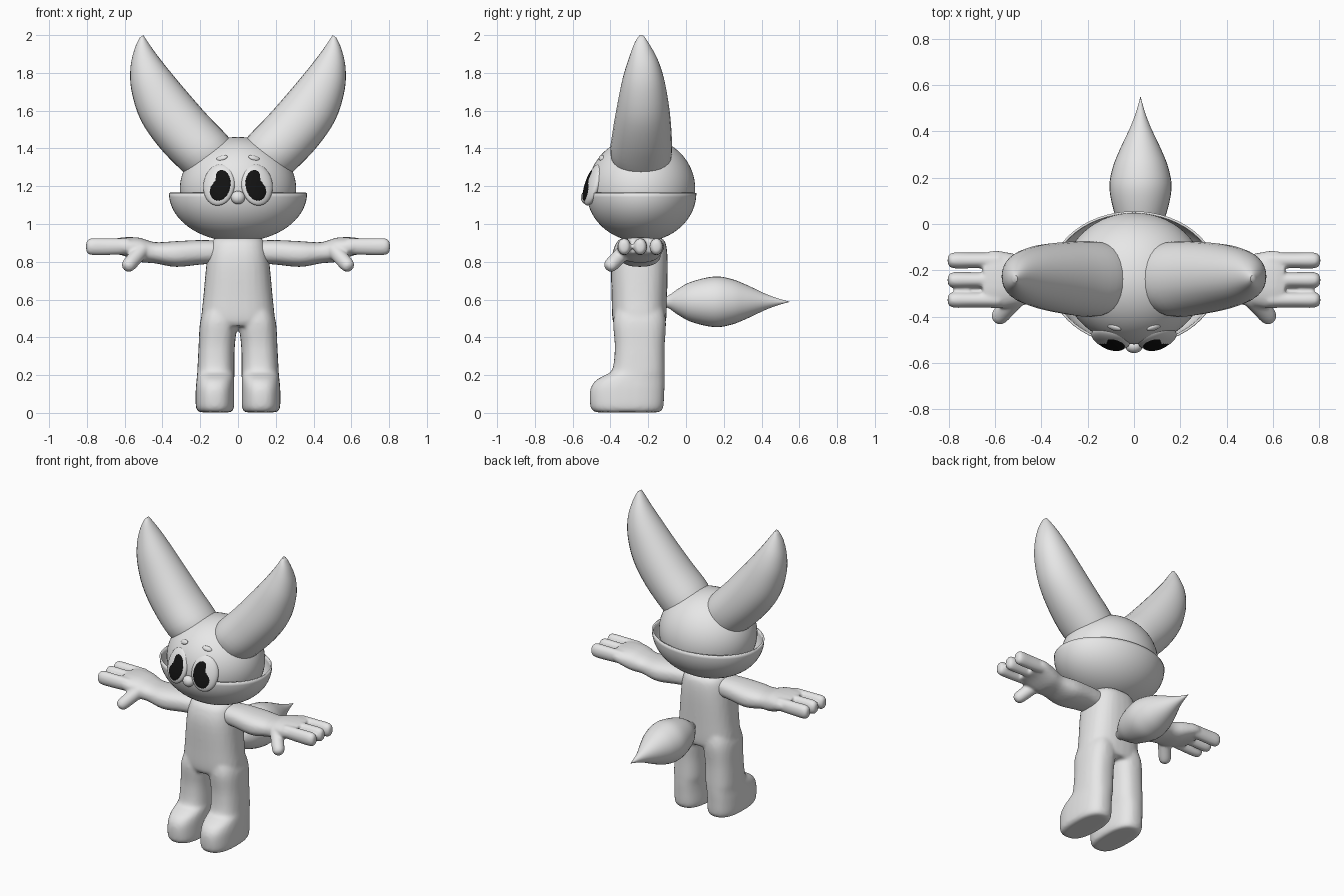
import bpy, bmesh, math
from mathutils import Vector as V, Matrix, Euler

if "Cube" in bpy.data.objects:
    bpy.data.objects.remove(bpy.data.objects["Cube"])


def material(name, c):
    m = bpy.data.materials.new(name)
    m.diffuse_color = (c, c, c, 1)
    m.use_nodes = True
    m.node_tree.nodes["Principled BSDF"].inputs["Base Color"].default_value = m.diffuse_color
    return m


GREY = material("plain grey", 0.8)
BLACK = material("pupil black", 0.006)


def spline(rows, steps):
    """Smoothly interpolate rows of vectors."""
    out = []
    for i in range(len(rows) - 1):
        a, b, c, d = (rows[max(0, min(len(rows) - 1, k))] for k in range(i - 1, i + 3))
        for s in range(steps):
            t = s / steps
            out.append([0.5 * (2 * q + (r - p) * t + (2 * p - 5 * q + 4 * r - w) * t * t
                               + (3 * q - p - 3 * r + w) * t ** 3)
                        for p, q, r, w in zip(a, b, c, d)])
    return out + [rows[-1]]


def loft(bm, rows, power=2.0, n=28, steps=4):
    """Skin a closed tube through rows of (centre, half axis, half axis)."""
    rings = []
    for c, u, v in spline(rows, steps):
        ring = []
        for k in range(n):
            a = 2 * math.pi * k / n
            x, y = (math.copysign(abs(f) ** (2 / power), f) for f in (math.cos(a), math.sin(a)))
            ring.append(bm.verts.new(c + u * x + v * y))
        rings.append(ring)
    faces = [bm.faces.new((p[k], p[(k + 1) % n], q[(k + 1) % n], q[k]))
             for p, q in zip(rings, rings[1:]) for k in range(n)]
    faces += [bm.faces.new(rings[0]), bm.faces.new(rings[-1])]
    bmesh.ops.recalc_face_normals(bm, faces=faces)


def ball(bm, loc, radii, rot=(0, 0, 0), seg=40, rings=24):
    mat = Matrix.LocRotScale(V(loc), Euler([math.radians(a) for a in rot]), V(radii))
    return bmesh.ops.create_uvsphere(bm, u_segments=seg, v_segments=rings, radius=1, matrix=mat)


def finish(name, bm, mat=GREY, fuse=0, mirror=False):
    me = bpy.data.meshes.new(name)
    bm.to_mesh(me)
    bm.free()
    me.materials.append(mat)
    ob = bpy.data.objects.new(name, me)
    bpy.context.collection.objects.link(ob)
    bpy.context.view_layer.objects.active = ob
    ob.select_set(True)
    bpy.ops.object.shade_smooth_by_angle(angle=math.radians(50))
    ob.select_set(False)
    if fuse:  # blend overlapping pieces into one skin
        r = ob.modifiers.new("fuse", 'REMESH')
        r.mode, r.voxel_size, r.use_smooth_shade = 'VOXEL', fuse, True
        s = ob.modifiers.new("soften", 'SMOOTH')
        s.factor, s.iterations = 0.5, 5
    if mirror:
        ob.modifiers.new("mirror", 'MIRROR').use_mirror_merge = False
    return ob


def level(z, xc, hx, y0, y1):
    """Horizontal cross-section."""
    return [V((xc, (y0 + y1) / 2, z)), V((hx, 0, 0)), V((0, (y1 - y0) / 2, 0))]


def across(x, zc, hz, yc, hy):
    """Cross-section facing along x."""
    return [V((x, yc, zc)), V((0, hy, 0)), V((0, 0, hz))]


# torso, legs and feet
bm = bmesh.new()
loft(bm, [level(0.46, 0, 0.185, -0.375, -0.115), level(0.5, 0, 0.195, -0.39, -0.104),
          level(0.62, 0, 0.183, -0.394, -0.1), level(0.8, 0, 0.166, -0.396, -0.097),
          level(0.89, 0, 0.148, -0.375, -0.105), level(0.925, 0, 0.125, -0.345, -0.125)], 2.5)
for s in (-1, 1):
    loft(bm, [level(0.003, s * 0.12, 0.085, -0.48, -0.14), level(0.03, s * 0.122, 0.101, -0.506, -0.12),
              level(0.12, s * 0.122, 0.102, -0.508, -0.114), level(0.17, s * 0.12, 0.1, -0.48, -0.112),
              level(0.2, s * 0.118, 0.099, -0.43, -0.112), level(0.23, s * 0.117, 0.098, -0.39, -0.112),
              level(0.35, s * 0.113, 0.096, -0.377, -0.113), level(0.48, s * 0.102, 0.099, -0.386, -0.106),
              level(0.56, s * 0.09, 0.085, -0.37, -0.12)], 2.5)
finish("body", bm, fuse=0.011)

# arms with three fingers and a thumb
bm = bmesh.new()
loft(bm, [across(0.10, 0.852, 0.06, -0.245, 0.085), across(0.2, 0.85, 0.065, -0.245, 0.098),
          across(0.33, 0.841, 0.068, -0.245, 0.112), across(0.44, 0.848, 0.056, -0.245, 0.1),
          across(0.52, 0.863, 0.064, -0.243, 0.115), across(0.6, 0.88, 0.05, -0.24, 0.125),
          across(0.65, 0.882, 0.04, -0.24, 0.112)], 2.4)
for y in (-0.157, -0.242, -0.327):
    loft(bm, [across(0.58, 0.882, 0.042, y, 0.034), across(0.7, 0.88, 0.045, y, 0.034),
              across(0.77, 0.88, 0.045, y, 0.035), across(0.795, 0.88, 0.037, y, 0.028),
              across(0.804, 0.88, 0.018, y, 0.014)], n=20)
d = V((0.09, -0.1, -0.1)).normalized()
u = d.orthogonal().normalized()
w = d.cross(u)
thumb = [(0, 0.042), (0.07, 0.04), (0.135, 0.038), (0.16, 0.029), (0.17, 0.014)]
loft(bm, [[V((0.505, -0.315, 0.865)) + d * t, u * r, w * r] for t, r in thumb], n=20)
finish("arm", bm, fuse=0.008, mirror=True)

# tail: a teardrop pointing backwards
bm = bmesh.new()
tail = [(-0.13, 0.02), (-0.09, 0.035), (-0.04, 0.07), (0.03, 0.107), (0.15, 0.134), (0.24, 0.121),
        (0.32, 0.09), (0.42, 0.043), (0.49, 0.017), (0.548, 0.001)]
loft(bm, [[V((0.028, y, 0.588)), V((r, 0, 0)), V((0, 0, r))] for y, r in tail], n=32)
finish("tail", bm)

# head
bm = bmesh.new()
ball(bm, (0, -0.235, 1.185), (0.308, 0.284, 0.276), seg=56, rings=36)
finish("head", bm)

# open bowl around the lower face, wider than the head at the cheeks
bm = bmesh.new()
ball(bm, (0, -0.235, 1.165), (0.366, 0.29, 0.259), seg=56, rings=36)
bmesh.ops.delete(bm, geom=[v for v in bm.verts if v.co.z > 1.168], context='VERTS')
jaw = finish("cheek_bowl", bm)
shell = jaw.modifiers.new("shell", 'SOLIDIFY')
shell.thickness, shell.offset = 0.01, -1

# ears: inner edge x z, outer edge x z, front y, back y
ears = [(0.0, 1.38, 0.2, 1.2, -0.36, -0.09), (0.05, 1.46, 0.3, 1.285, -0.40, -0.075),
        (0.16, 1.575, 0.42, 1.41, -0.388, -0.077), (0.27, 1.70, 0.515, 1.55, -0.365, -0.09),
        (0.37, 1.82, 0.563, 1.70, -0.337, -0.115), (0.44, 1.91, 0.57, 1.82, -0.305, -0.15),
        (0.485, 1.975, 0.55, 1.92, -0.275, -0.195), (0.502, 2.0, 0.522, 1.985, -0.25, -0.222)]
bm = bmesh.new()
loft(bm, [[V(((a + c) / 2, (f + g) / 2, (b + e) / 2)), V(((c - a) / 2, 0, (e - b) / 2)),
           V((0, (g - f) / 2, 0))] for a, b, c, e, f, g in ears], 2.1)
finish("ear", bm, mirror=True)

# eyes, tilted to follow the face
turn = (-17, 0, 16)
out = Euler([math.radians(a) for a in turn]).to_matrix() @ V((0, -1, 0))
eye = V((0.1, -0.492, 1.207))
bm = bmesh.new()
ball(bm, eye, (0.086, 0.035, 0.114), turn)
finish("eye", bm, mirror=True)
bm = bmesh.new()
ball(bm, eye + out * 0.026 + V((-0.008, 0, -0.008)), (0.061, 0.014, 0.086), turn)
finish("pupil", bm, BLACK, mirror=True)

# nose
bm = bmesh.new()
ball(bm, (0, -0.527, 1.14), (0.037, 0.03, 0.035), seg=24, rings=16)
finish("nose", bm)

# eyebrows: thin pads on the forehead
bm = bmesh.new()
ball(bm, (0.085, -0.447, 1.35), (0.031, 0.01, 0.016), (-38, 14, 16), seg=20, rings=12)
finish("eyebrow", bm, mirror=True)
